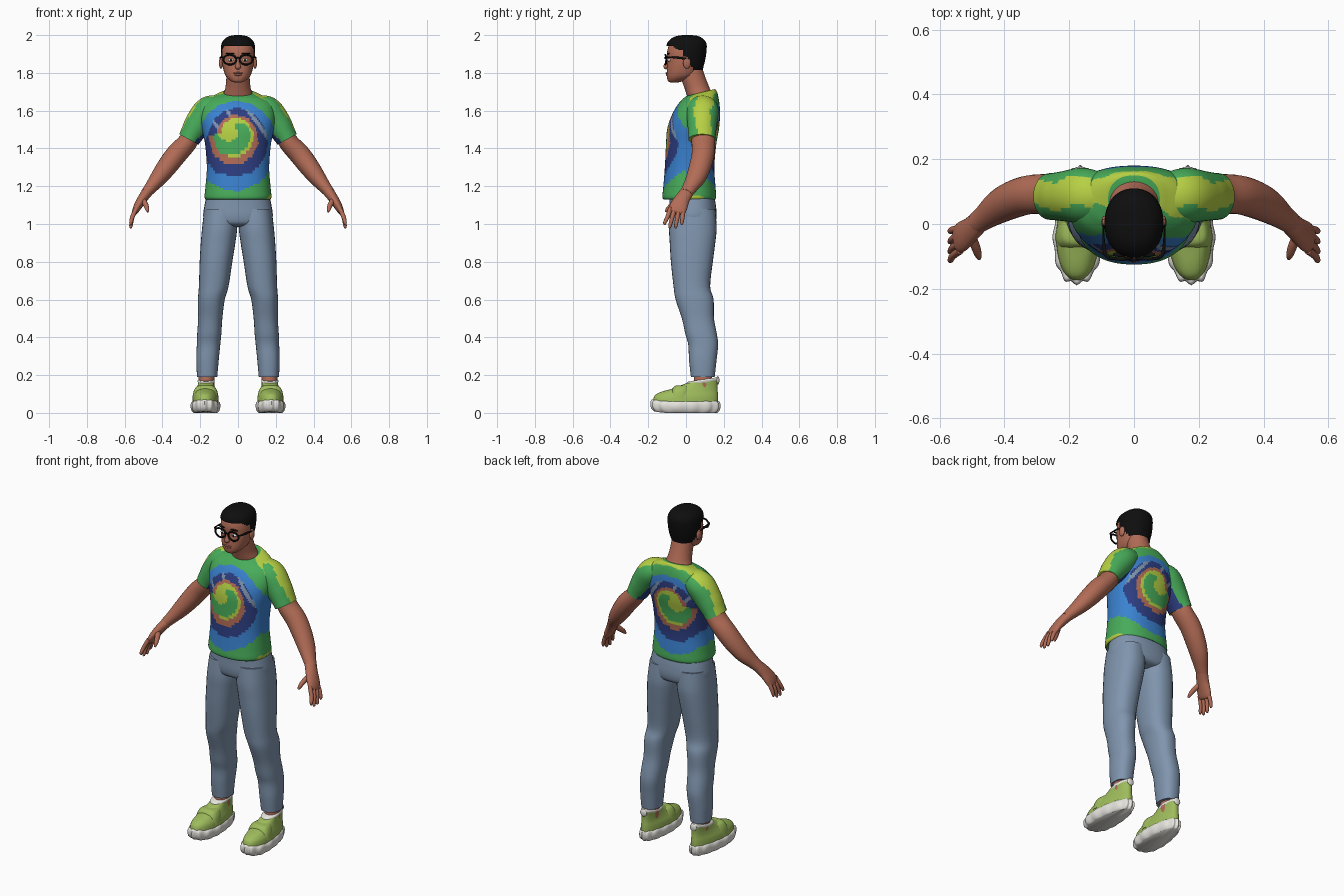
import bpy, bmesh, math
from mathutils import Vector, Matrix

# ---------- materials ----------
def material(name, *rgb):
    m = bpy.data.materials.new(name)
    lin = [((c / 255 + .055) / 1.055) ** 2.4 for c in rgb]
    m.diffuse_color = (*lin, 1)
    return m

SKIN = material("skin", 178, 108, 86)
BLACK = material("black", 14, 14, 15)
GREEN = material("shirt green", 72, 172, 90)
LIME = material("shirt lime", 182, 208, 68)
BLUE = material("shirt blue", 58, 130, 208)
NAVY = material("shirt navy", 45, 62, 130)
JEANS = material("denim blue", 128, 149, 174)
SHOE = material("shoe green", 158, 188, 92)
WHITE = material("sole white", 230, 228, 222)
SHIRT = [LIME, GREEN, BLUE, NAVY, SKIN, JEANS]

# ---------- helpers ----------
def finish(name, bm, mats, mirror=False, rule=None, angle=50):
    bmesh.ops.recalc_face_normals(bm, faces=bm.faces[:])
    bm.normal_update()
    for f in bm.faces:
        f.smooth = True
        if rule:
            f.material_index = rule(f.calc_center_median(), f.normal)
    me = bpy.data.meshes.new(name)
    bm.to_mesh(me)
    bm.free()
    for m in mats:
        me.materials.append(m)
    me.set_sharp_from_angle(angle=math.radians(angle))
    ob = bpy.data.objects.new(name, me)
    bpy.context.collection.objects.link(ob)
    if mirror:
        mod = ob.modifiers.new("mirror", 'MIRROR')
        mod.use_mirror_merge = False
    return ob

def spline(keys, sub):
    """Catmull-Rom through rows of numbers."""
    ks = [keys[0]] + list(keys) + [keys[-1]]
    out = []
    for i in range(1, len(ks) - 2):
        for s in range(sub):
            t = s / sub
            out.append([.5 * (2 * b + (c - a) * t + (2 * a - 5 * b + 4 * c - d) * t * t
                              + (3 * b - a - 3 * c + d) * t ** 3)
                        for a, b, c, d in zip(*ks[i - 1:i + 3])])
    return out + [list(keys[-1])]

def skin(name, frames, mats, n, p=2.0, warp=None, keep=None, **kw):
    """Loft superellipse rings given as (centre, U, V)."""
    bm = bmesh.new()
    rows = []
    for c, u, v in frames:
        row = []
        for i in range(n):
            t = 2 * math.pi * i / n
            x, y = math.cos(t), math.sin(t)
            q = c + u * math.copysign(abs(x) ** (2 / p), x) + v * math.copysign(abs(y) ** (2 / p), y)
            row.append(bm.verts.new(warp(q) if warp else q))
        rows.append(row)
    for a, b in zip(rows, rows[1:]):
        for i in range(n):
            j = (i + 1) % n
            bm.faces.new((a[i], a[j], b[j], b[i]))
    bm.faces.new(rows[0])
    bm.faces.new(rows[-1])
    if keep:
        cut = [f for f in bm.faces if not keep(f.calc_center_median())]
        bmesh.ops.delete(bm, geom=cut, context='FACES')
    return finish(name, bm, mats, **kw)

def loft(name, keys, mats, n=32, sub=4, **kw):
    """Level rings: z, x0, x1, y0, y1, tilt."""
    fr = []
    for z, x0, x1, y0, y1, k in spline([(*q, 0) if len(q) == 5 else q for q in keys], sub):
        b = (y1 - y0) / 2
        fr.append((Vector(((x0 + x1) / 2, (y0 + y1) / 2, z)), Vector(((x1 - x0) / 2, 0, 0)), Vector((0, b, k * b))))
    return skin(name, fr, mats, n, **kw)

def tube(name, keys, mats, n=20, sub=4, **kw):
    """Rings across a path: x, y, z, radius sideways, radius front to back."""
    ks = spline(keys, sub)
    pts = [Vector(k[:3]) for k in ks]
    fr = []
    for i, k in enumerate(ks):
        t = (pts[min(i + 1, len(pts) - 1)] - pts[max(i - 1, 0)]).normalized()
        side = Vector((0, 1, 0)).cross(t)
        side = side.normalized() if side.length > .01 else Vector((1, 0, 0))
        fr.append((pts[i], side * k[3], t.cross(side) * k[4]))
    return skin(name, fr, mats, n, **kw)

def ball(name, c, r, mat, mirror=False):
    bm = bmesh.new()
    bmesh.ops.create_uvsphere(bm, u_segments=20, v_segments=12, radius=1,
                              matrix=Matrix.Translation(c) @ Matrix.Diagonal((*r, 1)))
    return finish(name, bm, [mat], mirror)

# ---------- head ----------
loft("head", [(1.75, -.02, .02, -.085, -.04), (1.758, -.04, .04, -.096, -.01), (1.785, -.066, .066, -.102, .05),
              (1.83, -.08, .08, -.1, .075), (1.87, -.085, .085, -.098, .09), (1.91, -.086, .086, -.1, .098),
              (1.95, -.08, .08, -.088, .096), (1.98, -.055, .055, -.06, .07), (1.99, -.01, .01, -.01, .02)],
     [SKIN], n=40, p=2.2)

def above_hairline(c):
    t = min(1, max(0, (c.y + .02) / .06))
    return c.z > 1.94 - .03 * min(1, max(0, (c.y + .07) / .06)) - .095 * t

loft("hair", [(1.79, -.06, .06, -.09, .085), (1.83, -.08, .08, -.095, .092), (1.87, -.088, .088, -.1, .102),
              (1.92, -.091, .091, -.105, .109), (1.96, -.085, .085, -.098, .107), (1.987, -.062, .062, -.07, .082),
              (1.998, -.03, .03, -.035, .05), (2, -.005, .005, 0, .01)],
     [BLACK], n=48, sub=6, p=2.2, keep=above_hairline)
loft("neck", [(1.6, -.085, .085, .03, .14), (1.68, -.078, .078, .005, .142), (1.72, -.067, .067, -.008, .125),
              (1.77, -.062, .062, -.025, .105), (1.82, -.06, .06, -.03, .088)], [SKIN])
ball("ear", (.09, .005, 1.853), (.011, .02, .031), SKIN, True)
tube("nose", [(0, -.094, 1.878, .007, .008), (0, -.102, 1.85, .01, .011), (0, -.107, 1.832, .016, .012),
              (0, -.1, 1.822, .01, .006)], [SKIN])
ball("upper_lip", (0, -.1, 1.799), (.026, .008, .005), SKIN)
ball("lower_lip", (0, -.099, 1.79), (.022, .008, .006), SKIN)
ball("eye", (.037, -.088, 1.868), (.016, .011, .008), WHITE, True)
ball("pupil", (.037, -.0955, 1.868), (.006, .005, .006), BLACK, True)
ball("eyebrow", (.04, -.094, 1.902), (.026, .008, .004), BLACK, True)

# ---------- glasses ----------
rim = []
for i in range(33):
    t = 2 * math.pi * i / 32
    c, r = Vector((.043, -.109, 1.87)), Vector((math.cos(t), 0, math.sin(t)))
    rim.append((c + Vector((r.x * .034, abs(r.x) * .004, r.z * .026)), r * .005, Vector((0, .005, 0))))
skin("glasses_rim", rim, [BLACK], 10, mirror=True)
tube("glasses_temple", [(.074, -.106, 1.882, .005, .005), (.09, -.09, 1.883, .004, .006),
                        (.094, -.04, 1.88, .003, .006), (.094, .015, 1.873, .003, .005)], [BLACK], n=8, mirror=True)
tube("glasses_bridge", [(-.012, -.109, 1.876, .004, .004), (0, -.112, 1.88, .004, .004),
                        (.012, -.109, 1.876, .004, .004)], [BLACK], n=8)

# ---------- tie-dye shirt ----------
def swirl(c, nrm):
    x, z = c.x + .015, c.z - 1.5
    r, th = math.hypot(x, z), math.atan2(z, x)
    s = r * (1.4 + .45 * math.sin(th)) + .06 * ((th + 2.9) % (2 * math.pi)) / (2 * math.pi) - .03
    s += .006 * math.sin(70 * x + 45 * c.y) * math.sin(60 * z)
    if s < .125:
        return 1 if math.cos(th + 28 * r - 1) > .45 else 0
    if s < .155:
        return 4
    if s < .22:
        return 5 if z > -.06 and math.sin(55 * x + 40 * z) > .8 else 3
    return 2 if s < .29 else 1 if s < .385 else 0

def sleeve_dye(c, nrm):
    if nrm.x < -.55 and c.z < 1.52:
        return 3
    wave = .12 * math.sin(45 * c.x)
    if nrm.y < -.4 + wave or nrm.y > .6 + wave:
        return 1
    return 4 if nrm.z > .8 and .2 < c.x < .25 else 0

loft("shirt_body", [(1.13, -.17, .17, -.118, .155), (1.145, -.177, .177, -.125, .16), (1.2, -.172, .172, -.12, .156),
                    (1.3, -.165, .165, -.112, .15), (1.42, -.174, .174, -.106, .16), (1.5, -.19, .19, -.1, .174),
                    (1.57, -.2, .2, -.078, .18), (1.63, -.188, .188, -.045, .178), (1.67, -.145, .145, -.018, .17, .1),
                    (1.69, -.1, .1, -.005, .16, .22), (1.695, -.08, .08, .0, .15, .25)],
     SHIRT, n=120, sub=7, p=2.3, rule=swirl)
tube("sleeve", [(.09, .085, 1.62, .06, .07), (.155, .088, 1.6, .076, .085), (.21, .086, 1.53, .073, .078),
                (.245, .085, 1.475, .062, .073), (.26, .085, 1.448, .058, .072)],
     SHIRT, n=40, sub=9, rule=sleeve_dye, mirror=True)

# ---------- arms and hands ----------
tube("arm", [(.235, .09, 1.49, .05, .06), (.27, .092, 1.43, .052, .062), (.325, .09, 1.37, .056, .06),
             (.375, .075, 1.305, .053, .058), (.42, .052, 1.245, .045, .052), (.46, .022, 1.195, .034, .04),
             (.487, .002, 1.163, .028, .034)], [SKIN], n=28, mirror=True)
tube("palm", [(.478, .008, 1.172, .029, .035), (.505, -.018, 1.135, .026, .04), (.53, -.038, 1.095, .022, .047),
              (.545, -.048, 1.065, .016, .044), (.55, -.051, 1.055, .008, .03)], [SKIN], mirror=True)
for name, y0, y1, tip in (("index", -.082, -.112, .995), ("middle", -.058, -.085, .978),
                          ("ring", -.035, -.054, .978), ("little", -.014, -.022, .995)):
    tube(name + "_finger", [(.537, y0, 1.085, .012, .012), (.558, (y0 + y1) / 2, 1.04, .0115, .0115),
                            (.567, y1, tip + .012, .009, .009), (.566, y1, tip, .004, .004)],
         [SKIN], n=12, mirror=True)
tube("thumb", [(.508, -.03, 1.135, .016, .018), (.49, -.068, 1.105, .014, .015), (.481, -.095, 1.08, .011, .012),
               (.478, -.108, 1.064, .005, .005)], [SKIN], n=12, mirror=True)

# ---------- jeans ----------
loft("jeans_hips", [(1.17, -.162, .162, -.088, .145), (1.1, -.177, .177, -.088, .158), (1.04, -.184, .184, -.088, .162),
                    (1.0, -.165, .165, -.075, .15), (.985, -.1, .1, -.03, .11)], [JEANS], p=2.4)
loft("jeans_leg", [(1.08, .002, .178, -.083, .155), (.98, .004, .19, -.09, .162), (.9, .014, .197, -.086, .155),
                   (.8, .03, .203, -.08, .142), (.67, .05, .207, -.066, .128), (.6, .07, .212, -.055, .146),
                   (.5, .083, .211, -.022, .148), (.42, .088, .216, -.004, .163), (.36, .094, .218, .012, .17),
                   (.28, .102, .221, .016, .162), (.19, .11, .217, .026, .152)],
     [JEANS], p=2.3, mirror=True)

# ---------- shoes ----------
CX = .172
def shoe_shape(v):
    v = v.copy()
    v.x = CX + (v.x - CX) * (1 - .26 * min(1, max(0, (v.y + .03) / .2))) - .03 * (v.y + .03)
    v.z += .014 * max(0, (-v.y - .09) / .1) ** 2
    return v

def sole_shape(v):
    k = 1 + .028 * math.cos(14 * math.atan2((v.x - CX) * 2.3, v.y))
    return shoe_shape(Vector((CX + (v.x - CX) * k, v.y * k, v.z)))

def ring(z, h, y0, y1, k=0):
    return (z, CX - h, CX + h, y0, y1, k)

loft("ankle", [(.08, .125, .21, .035, .135), (.23, .125, .21, .045, .14)], [SKIN], mirror=True)
loft("shoe_sole", [ring(0, .062, -.165, .16), ring(.012, .072, -.18, .173), ring(.035, .078, -.184, .178),
                   ring(.055, .074, -.18, .175), ring(.062, .066, -.17, .168)],
     [WHITE], n=112, sub=2, p=2.4, warp=sole_shape, mirror=True)
loft("shoe_upper", [ring(.045, .07, -.176, .17), ring(.085, .067, -.165, .17), ring(.112, .058, -.125, .168),
                    ring(.132, .052, -.06, .167), ring(.152, .049, -.012, .168), ring(.168, .05, .008, .17, .12)],
     [SHOE], n=40, p=2.3, warp=shoe_shape, mirror=True)
loft("shoe_strap", [ring(.07, .07, -.085, .02), ring(.11, .064, -.08, .02), ring(.138, .05, -.065, .02),
                    ring(.146, .03, -.05, .02)], [SHOE], p=3, warp=shoe_shape, mirror=True)
loft("shoe_collar", [ring(.16, .05, .006, .172, .12), ring(.17, .053, .004, .175, .14), ring(.177, .048, .012, .168, .15)],
     [WHITE], n=40, warp=shoe_shape, mirror=True)
ball("heel_tab", (CX - .006, .168, .172), (.022, .009, .022), WHITE, True)
